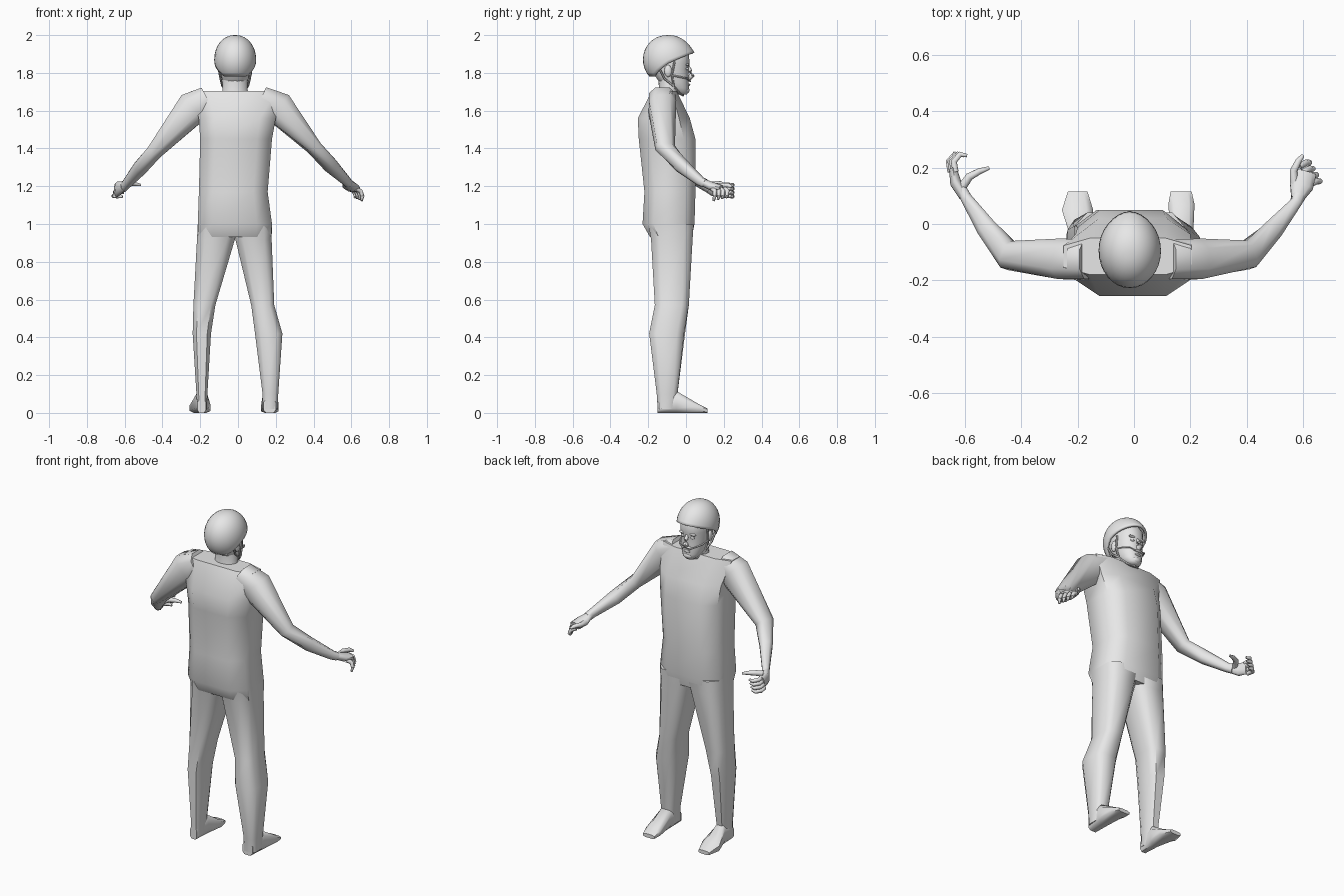
import bpy, bmesh, math
from mathutils import Vector

skin = bpy.data.materials.new("light_grey")
skin.diffuse_color = (0.8, 0.8, 0.8, 1)
CX = -0.015  # head centre line


def finish(name, bm):
    bmesh.ops.recalc_face_normals(bm, faces=bm.faces)
    me = bpy.data.meshes.new(name)
    bm.to_mesh(me)
    bm.free()
    me.materials.append(skin)
    ob = bpy.data.objects.new(name, me)
    bpy.context.collection.objects.link(ob)
    return ob


def ring(c, u, v, ru, rv, n=8, p=0.6):
    """Rounded polygon of n points that fills the box ru x rv."""
    pts = []
    for i in range(n):
        a = 2 * math.pi * (i + 0.5) / n
        pts.append([math.copysign(abs(f(a)) ** p, f(a)) for f in (math.cos, math.sin)])
    m = max(abs(q[0]) for q in pts)
    return [Vector(c) + u * (q[0] / m * ru) + v * (q[1] / m * rv) for q in pts]


def loft(name, rings, cap_start=True):
    bm = bmesh.new()
    rows = [[bm.verts.new(q) for q in r] for r in rings]
    n = len(rows[0])
    for a, b in zip(rows, rows[1:]):
        for i in range(n):
            bm.faces.new((a[i], a[(i + 1) % n], b[(i + 1) % n], b[i]))
    if cap_start:
        bm.faces.new(rows[0])
    bm.faces.new(rows[-1])
    return finish(name, bm)


def stack(name, rows, n=8, p=0.6):
    """Loft upward through rows of (z, x0, x1, y0, y1)."""
    X, Y = Vector((1, 0, 0)), Vector((0, 1, 0))
    return loft(name, [ring(((a + b) / 2, (c + d) / 2, z), X, Y, (b - a) / 2, (d - c) / 2, n, p)
                       for z, a, b, c, d in rows])


def tube(name, path, n=8, p=1.0):
    """Limb along path points (x, y, z, side radius, upright radius)."""
    P = [Vector(q[:3]) for q in path]
    rings = []
    for i, q in enumerate(path):
        t = (P[min(i + 1, len(P) - 1)] - P[max(i - 1, 0)]).normalized()
        side = t.cross(Vector((0, 0, 1)))
        side = side.normalized() if side.length > 0.01 else Vector((1, 0, 0))
        rings.append(ring(P[i], side, side.cross(t), q[3], q[-1], n, p))
    return loft(name, rings)


def blob(name, c, r, seg=16):
    bm = bmesh.new()
    bmesh.ops.create_uvsphere(bm, u_segments=seg, v_segments=seg // 2, radius=1)
    for v in bm.verts:
        v.co = Vector(c) + Vector((v.co[i] * r[i] for i in range(3)))
    return finish(name, bm)


# Torso
stack("torso", [(0.93, -0.21, 0.175, -0.19, 0.03), (1.0, -0.213, 0.18, -0.23, 0.045),
                (1.17, -0.207, 0.157, -0.22, 0.05), (1.45, -0.2, 0.18, -0.25, 0.05),
                (1.56, -0.208, 0.2, -0.255, 0.02), (1.705, -0.25, 0.205, -0.18, -0.05)])

# Legs
stack("left_leg", [(0.02, -0.215, -0.165, -0.15, -0.06), (0.1, -0.22, -0.162, -0.15, -0.045),
                   (0.42, -0.24, -0.143, -0.165, -0.005), (0.57, -0.236, -0.12, -0.16, 0.015),
                   (0.92, -0.217, -0.016, -0.185, 0.035), (1.0, -0.213, 0.01, -0.2, 0.04)])
stack("right_leg", [(0.02, 0.13, 0.21, -0.15, -0.06), (0.1, 0.13, 0.213, -0.155, -0.045),
                    (0.42, 0.09, 0.235, -0.195, -0.01), (0.57, 0.07, 0.192, -0.165, 0.015),
                    (0.92, -0.014, 0.178, -0.185, 0.035), (1.0, -0.03, 0.18, -0.2, 0.04)])

# Feet, lofted from heel to toe through (y, x0, x1, top)
feet = {"left_foot": [(-0.15, -0.215, -0.17, 0.07), (-0.05, -0.225, -0.16, 0.115),
                      (0.05, -0.256, -0.145, 0.05), (0.115, -0.235, -0.165, 0.022)],
        "right_foot": [(-0.15, 0.135, 0.2, 0.07), (-0.05, 0.13, 0.21, 0.115),
                       (0.07, 0.122, 0.215, 0.045), (0.115, 0.13, 0.205, 0.022)]}
for name, rows in feet.items():
    loft(name, [ring(((a + b) / 2, y, t / 2), Vector((1, 0, 0)), Vector((0, 0, 1)),
                     (b - a) / 2, t / 2) for y, a, b, t in rows])

# Arms
tube("left_arm", [(-0.16, -0.125, 1.66, 0.07, 0.07), (-0.235, -0.125, 1.62, 0.072, 0.088),
                  (-0.445, -0.112, 1.378, 0.05, 0.036), (-0.52, -0.02, 1.295, 0.036, 0.036),
                  (-0.595, 0.09, 1.207, 0.02, 0.024), (-0.61, 0.12, 1.195, 0.018, 0.028)], 8, 0.75)
tube("right_arm", [(0.12, -0.125, 1.66, 0.07, 0.07), (0.21, -0.125, 1.62, 0.072, 0.085),
                   (0.405, -0.11, 1.402, 0.05, 0.036), (0.49, -0.025, 1.31, 0.036, 0.036),
                   (0.575, 0.075, 1.227, 0.02, 0.024), (0.585, 0.1, 1.215, 0.025, 0.022)], 8, 0.75)

# Left hand: upright palm with fingers hooked inward
tube("left_palm", [(-0.605, 0.1, 1.2, 0.018, 0.024), (-0.633, 0.145, 1.187, 0.02, 0.038),
                   (-0.643, 0.195, 1.18, 0.014, 0.038)], 10)
for i in range(4):
    z, s = 1.21 - 0.02 * i, -0.006 * i
    tube(f"left_finger_{i + 1}", [(-0.634 + s, 0.185, z, 0.011), (-0.64 + s, 0.222, z - 0.002, 0.011),
                                  (-0.618 + s, 0.248, z - 0.004, 0.01),
                                  (-0.593 + s, 0.243, z - 0.005, 0.006)], 8)
tube("left_thumb", [(-0.615, 0.125, 1.2, 0.016), (-0.585, 0.168, 1.215, 0.014),
                    (-0.55, 0.187, 1.213, 0.011), (-0.515, 0.199, 1.206, 0.006)], 8)

# Right hand: flat palm with fingers bent down and outward
tube("right_palm", [(0.58, 0.09, 1.22, 0.022, 0.02), (0.595, 0.135, 1.2, 0.042, 0.022),
                    (0.608, 0.185, 1.188, 0.04, 0.018)], 10)
for i in range(4):
    x, y = 0.636 - 0.012 * i, 0.14 + 0.022 * i
    tube(f"right_finger_{i + 1}", [(x - 0.012, y, 1.185, 0.012), (x + 0.012, y + 0.012, 1.175, 0.011),
                                   (x + 0.023, y + 0.012, 1.148, 0.01),
                                   (x + 0.018, y + 0.006, 1.122 + 0.006 * i, 0.006)], 8)
tube("right_thumb", [(0.57, 0.14, 1.2, 0.015), (0.567, 0.19, 1.205, 0.013),
                     (0.585, 0.225, 1.205, 0.011), (0.6, 0.243, 1.195, 0.006)], 8)

# Neck and head
stack("neck", [(1.66, CX - 0.08, CX + 0.08, -0.155, -0.05), (1.71, CX - 0.066, CX + 0.066, -0.14, -0.035),
               (1.8, CX - 0.066, CX + 0.066, -0.15, -0.02)], 14, 1)
stack("head", [(z, CX - w, CX + w, a, b) for z, w, a, b in
               [(1.685, 0.025, -0.035, 0.003), (1.697, 0.042, -0.07, 0.013), (1.72, 0.058, -0.11, 0.015),
                (1.75, 0.066, -0.14, 0.014), (1.785, 0.073, -0.165, 0.015), (1.82, 0.077, -0.185, 0.012),
                (1.85, 0.079, -0.195, 0.019), (1.9, 0.078, -0.19, 0.015), (1.94, 0.06, -0.16, -0.01)]], 20, 0.9)

# Face features
tube("nose", [(CX, 0.006, 1.842, 0.007), (CX, 0.022, 1.81, 0.011), (CX, 0.03, 1.785, 0.016),
              (CX, 0.018, 1.772, 0.012)], 10)
blob("nose_tip", (CX, 0.032, 1.787), (0.01, 0.011, 0.009))
blob("moustache", (CX, 0.012, 1.762), (0.03, 0.014, 0.008))
blob("lower_lip", (CX, 0.012, 1.737), (0.02, 0.011, 0.007))
blob("chin", (CX, 0.003, 1.708), (0.028, 0.016, 0.017))
for s, side in ((-1, "left"), (1, "right")):
    blob(side + "_brow", (CX + s * 0.033, 0.008, 1.843), (0.024, 0.01, 0.007))
    blob(side + "_eye", (CX + s * 0.031, 0.005, 1.822), (0.013, 0.009, 0.007))
    blob(side + "_ear", (CX + s * 0.078, -0.095, 1.81), (0.012, 0.02, 0.032))
    # Chin straps and cheek bar
    tube(side + "_strap", [(CX + s * 0.085, -0.06, 1.86, 0.005), (CX + s * 0.08, -0.075, 1.79, 0.005),
                           (CX + s * 0.068, -0.065, 1.73, 0.005), (CX + s * 0.035, -0.03, 1.688, 0.005),
                           (CX, -0.015, 1.681, 0.005)], 6)
    tube(side + "_rear_strap", [(CX + s * 0.085, -0.14, 1.82, 0.005), (CX + s * 0.078, -0.115, 1.77, 0.005),
                                (CX + s * 0.068, -0.065, 1.73, 0.005)], 6)
    tube(side + "_cheek_bar", [(CX + s * 0.079, -0.085, 1.79, 0.004), (CX + s * 0.072, -0.03, 1.778, 0.004),
                               (CX + s * 0.052, 0.008, 1.77, 0.004), (CX + s * 0.02, 0.022, 1.755, 0.004)], 6)

# Helmet shell: dome whose rim rises toward the face
bm = bmesh.new()
SEG, ROWS = 32, 12
top = bm.verts.new((CX, -0.095, 2.0))
cols = []
for i in range(SEG):
    a = 2 * math.pi * i / SEG
    s = math.sin(a)
    rim = 1.85 + (0.058 * s if s > 0 else 0.07 * max(-1, s * 1.4))
    end = math.acos((rim - 1.87) / 0.13)
    col = []
    for j in range(1, ROWS + 1):
        t = end * j / ROWS
        r = math.sin(t) ** 0.92
        brim = 0.012 * max(0, s) ** 3 * (j / ROWS) ** 4
        col.append(bm.verts.new((CX + 0.111 * r * math.cos(a), -0.095 + (0.133 * r + brim) * s,
                                 1.87 + 0.13 * math.cos(t))))
    cols.append(col)
for i in range(SEG):
    a, b = cols[i], cols[(i + 1) % SEG]
    bm.faces.new((top, a[0], b[0]))
    for j in range(ROWS - 1):
        bm.faces.new((a[j], a[j + 1], b[j + 1], b[j]))
helmet = finish("helmet", bm)
shell = helmet.modifiers.new("thickness", "SOLIDIFY")
shell.thickness = 0.014
shell.offset = -1

# Smooth shading with crisp edges
for ob in bpy.context.collection.objects:
    ob.select_set(True)
bpy.context.view_layer.objects.active = helmet
bpy.ops.object.shade_smooth_by_angle(angle=math.radians(55))
